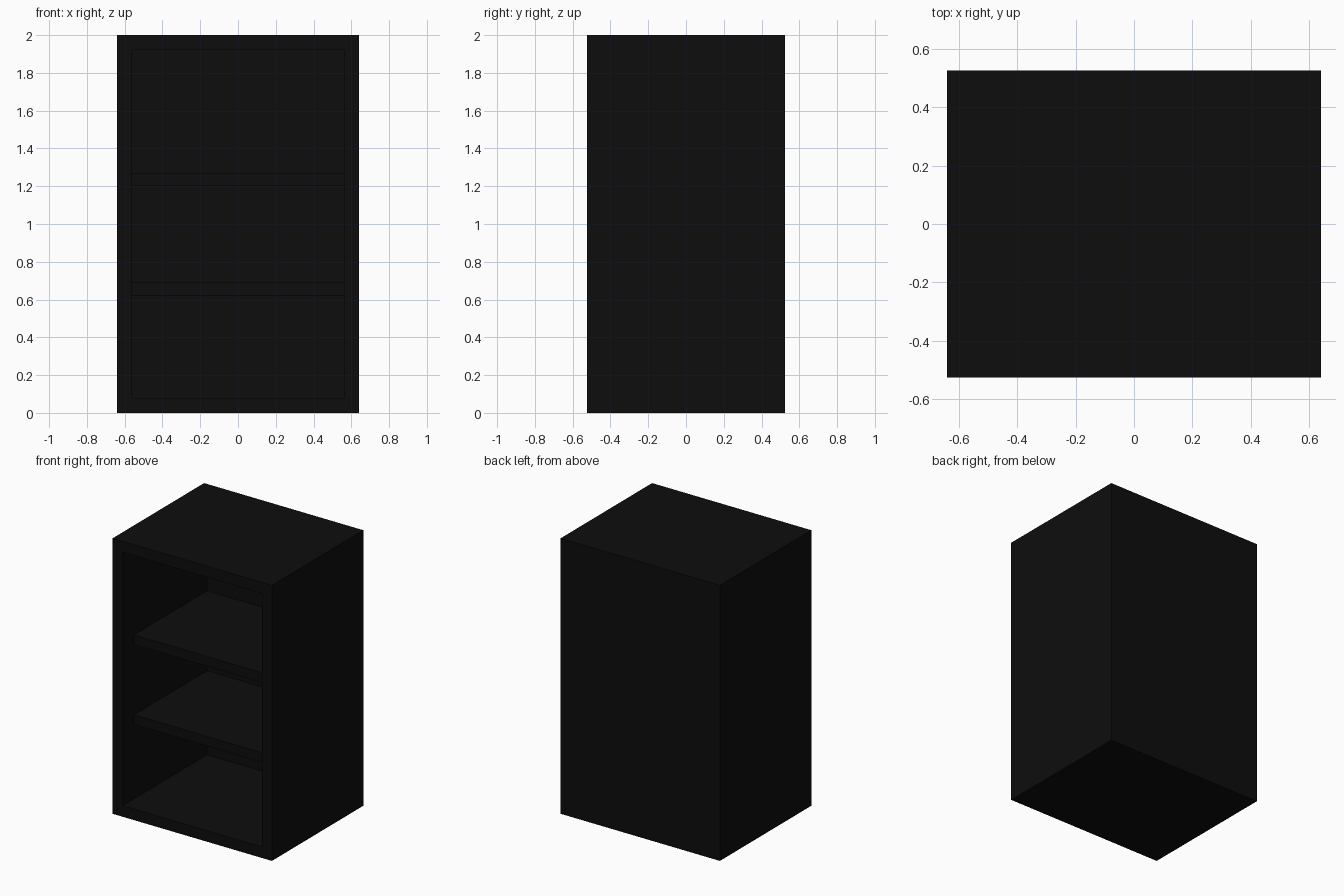
import bpy
import bmesh

if "Cube" in bpy.data.objects:
    bpy.data.objects.remove(bpy.data.objects["Cube"], do_unlink=True)

WIDTH, DEPTH, HEIGHT = 1.28, 1.05, 2.0
WALL = 0.08
SHELF_THICKNESS = 0.07
SHELF_SETBACK = 0.13

black = bpy.data.materials.new("matte_black")
black.use_nodes = True
colour = (0.004, 0.004, 0.004, 1.0)
black.diffuse_color = colour
black.node_tree.nodes["Principled BSDF"].inputs["Base Color"].default_value = colour


def make_box(name, low, high, shape=None):
    """Box between two corners, optionally reshaped by a bmesh function."""
    bm = bmesh.new()
    bmesh.ops.create_cube(bm, size=1.0)
    for v in bm.verts:
        v.co = [low[i] if v.co[i] < 0 else high[i] for i in range(3)]
    if shape:
        shape(bm)
    bmesh.ops.recalc_face_normals(bm, faces=bm.faces)
    mesh = bpy.data.meshes.new(name)
    bm.to_mesh(mesh)
    bm.free()
    mesh.materials.append(black)
    obj = bpy.data.objects.new(name, mesh)
    bpy.context.collection.objects.link(obj)
    return obj


def hollow_front(bm):
    """Inset the front face and push it back to the inside of the rear panel."""
    front = min(bm.faces, key=lambda f: f.calc_center_median().y)
    bmesh.ops.inset_region(bm, faces=[front], thickness=WALL, use_even_offset=True)
    pushed = bmesh.ops.extrude_discrete_faces(bm, faces=[front])["faces"]
    bmesh.ops.translate(bm, verts=pushed[0].verts, vec=(0, DEPTH - WALL, 0))


# Cabinet body, open at the front
x, y = WIDTH / 2, DEPTH / 2
make_box("cabinet_body", (-x, -y, 0), (x, y, HEIGHT), hollow_front)

# Two shelves set back from the front edge
for name, top in (("lower_shelf", 0.69), ("upper_shelf", 1.27)):
    make_box(name,
             (WALL - x, SHELF_SETBACK - y, top - SHELF_THICKNESS),
             (x - WALL, y - WALL, top))
